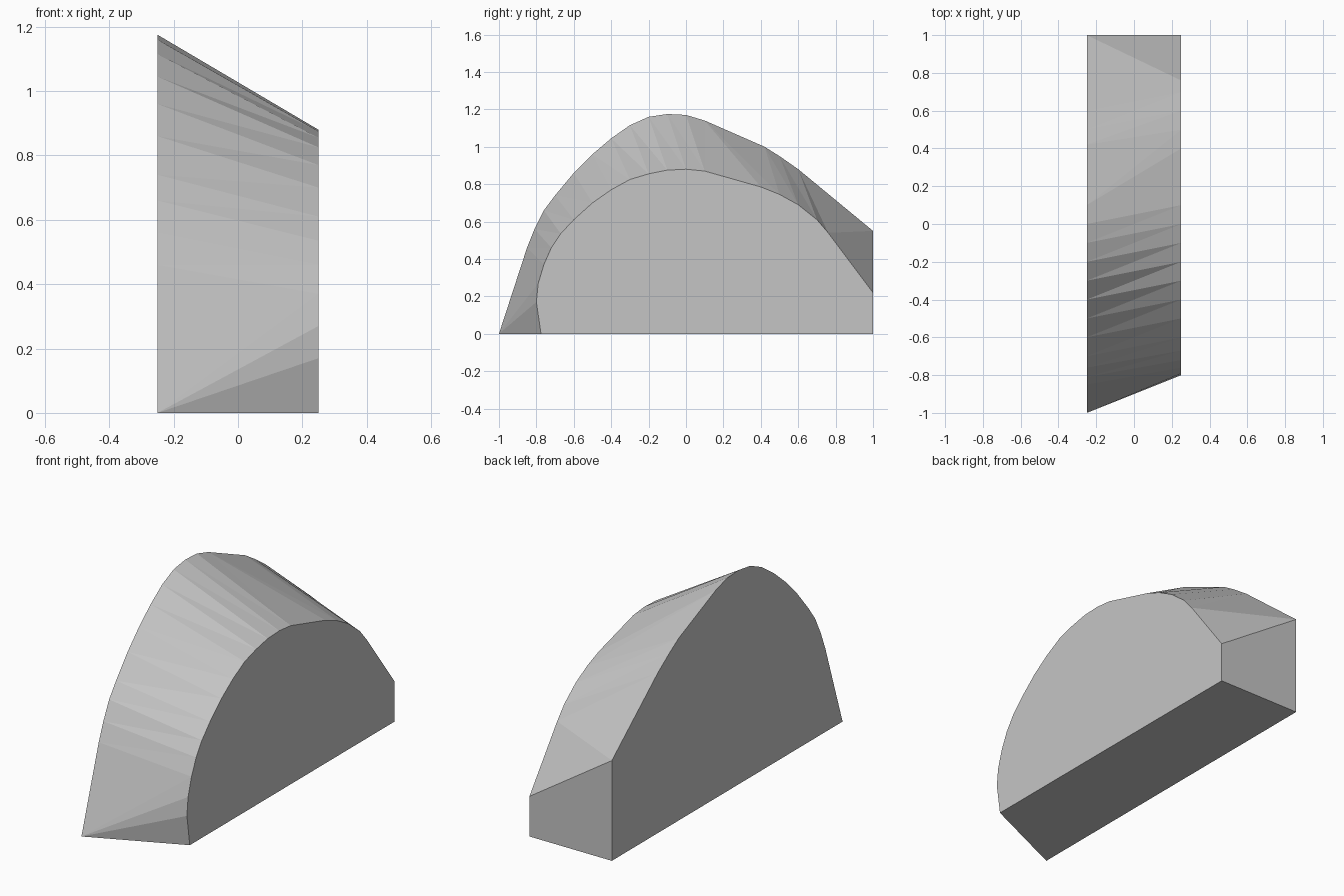
import bpy
import bmesh
from math import dist

cube = bpy.data.objects.get("Cube")
if cube:
    bpy.data.objects.remove(cube, do_unlink=True)

# One plain grey for the whole body
grey = bpy.data.materials.new("plain grey")
grey.use_nodes = True
colour = (0.56, 0.56, 0.56, 1)
grey.diffuse_color = colour
grey.node_tree.nodes["Principled BSDF"].inputs["Base Color"].default_value = colour

HALF_WIDTH = 0.25

# Side outlines as (y, z), from the front foot over the crown to the back edge
large = [(-1, 0), (-.85, .46), (-.81, .56), (-.76, .66), (-.7, .74), (-.6, .86),
         (-.5, .96), (-.4, 1.045), (-.3, 1.115), (-.2, 1.16), (-.1, 1.175), (0, 1.17),
         (.1, 1.14), (.42, 1), (.5, .95), (.6, .88), (1, .55)]
small = [(-.775, 0), (-.8, .17), (-.79, .27), (-.76, .37), (-.72, .46), (-.67, .535),
         (-.6, .61), (-.5, .7), (-.4, .77), (-.3, .825), (-.2, .855), (-.1, .875),
         (0, .88), (.1, .87), (.4, .785), (.5, .745), (.6, .69), (.7, .61),
         (.76, .54), (1, .22)]


def fractions(points):
    """Share of the outline's length reached at each point."""
    run = [0]
    for a, b in zip(points, points[1:]):
        run.append(run[-1] + dist(a, b))
    return [r / run[-1] for r in run]


bm = bmesh.new()


def add_outline(points, x):
    return [bm.verts.new((x, y, z)) for y, z in points]


a, b = add_outline(large, -HALF_WIDTH), add_outline(small, HALF_WIDTH)
fa, fb = fractions(large), fractions(small)

# Curved shell: triangles stitched between the two outlines
i = j = 0
while i < len(a) - 1 or j < len(b) - 1:
    step_large = j == len(b) - 1 or (i < len(a) - 1 and fa[i + 1] <= fb[j + 1])
    if step_large:
        bm.faces.new((a[i], a[i + 1], b[j]))
        i += 1
    else:
        bm.faces.new((a[i], b[j + 1], b[j]))
        j += 1

# Flat sides, base and back wall
low_a, low_b = [bm.verts.new((x, 1, 0)) for x in (-HALF_WIDTH, HALF_WIDTH)]
bm.faces.new(a + [low_a])
bm.faces.new(b + [low_b])
bm.faces.new((a[0], b[0], low_b, low_a))
bm.faces.new((a[-1], b[-1], low_b, low_a))
bmesh.ops.recalc_face_normals(bm, faces=bm.faces)

mesh = bpy.data.meshes.new("tapered_arch_block")
bm.to_mesh(mesh)
bm.free()
mesh.materials.append(grey)
block = bpy.data.objects.new("tapered_arch_block", mesh)
bpy.context.collection.objects.link(block)
